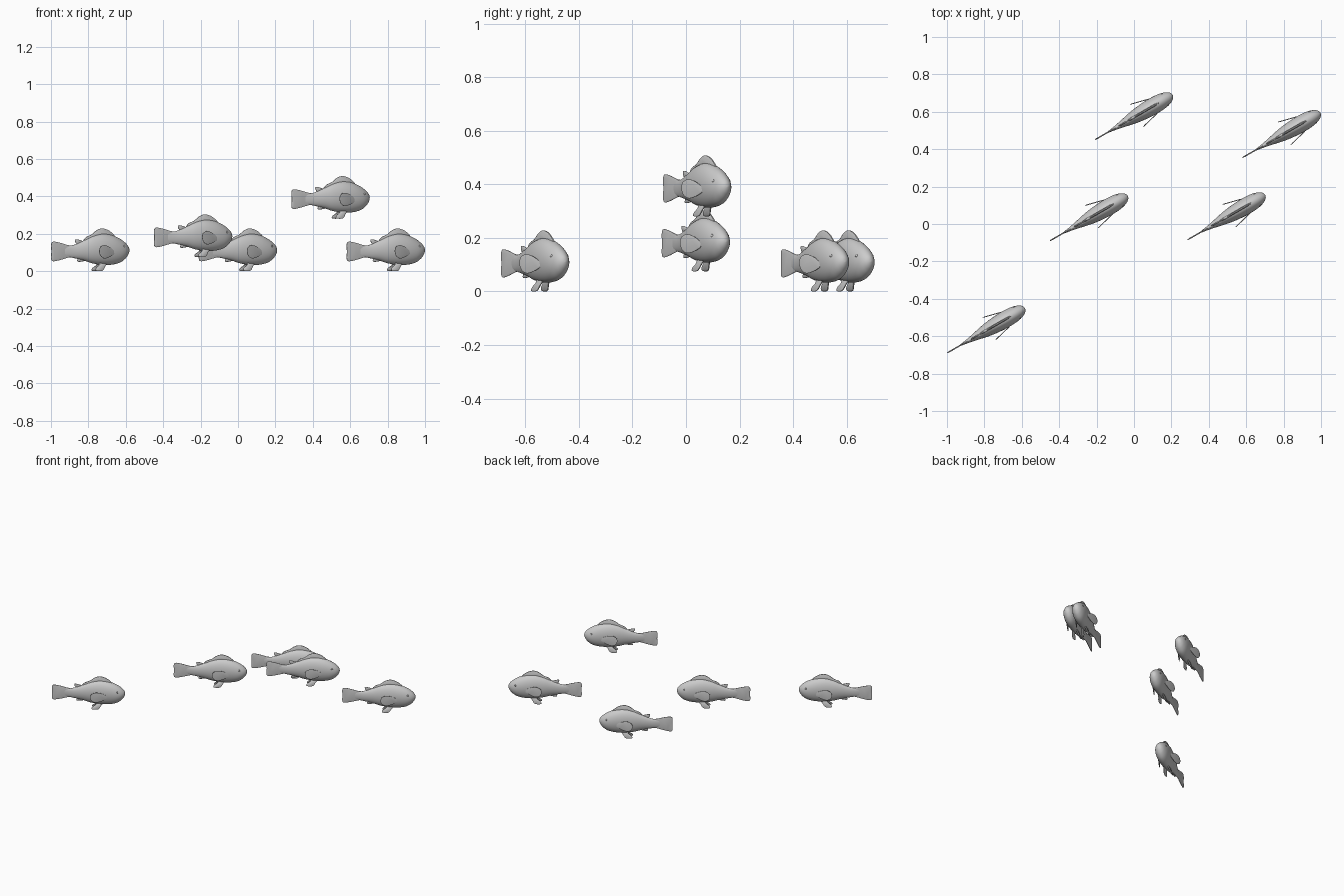
import bpy, bmesh, math
from mathutils import Matrix, Vector

if "Cube" in bpy.data.objects:
    bpy.data.objects.remove(bpy.data.objects["Cube"])

# Local frame of one fish: x = tail to nose, y = sideways, z = up


def spline(pts, steps, closed=False):
    """Catmull-Rom curve through points of any dimension."""
    pts = [Vector(p) for p in pts]
    n = len(pts)
    get = (lambda i: pts[i % n]) if closed else (lambda i: pts[max(0, min(n - 1, i))])
    out = []
    for i in range(n if closed else n - 1):
        a, b, c, d = (get(i + k) for k in (-1, 0, 1, 2))
        for k in range(steps):
            t = k / steps
            out.append(0.5 * (2 * b + (c - a) * t + (2 * a - 5 * b + 4 * c - d) * t * t
                              + (3 * b - a - 3 * c + d) * t ** 3))
    if not closed:
        out.append(pts[-1])
    return out


def finish(bm, name, angle=50):
    bmesh.ops.recalc_face_normals(bm, faces=bm.faces[:])
    me = bpy.data.meshes.new(name)
    bm.to_mesh(me)
    bm.free()
    me.shade_smooth()
    me.set_sharp_from_angle(angle=math.radians(angle))
    return me


def loft(name, rows, seg=32):
    """Elliptical rings; rows are (x, top, bottom, half width)."""
    bm = bmesh.new()
    rings = []
    for x, top, bot, w in spline(rows, 4):
        mid, h = (top + bot) / 2, (top - bot) / 2
        rings.append([bm.verts.new((x, w * math.cos(a), mid + h * math.sin(a)))
                      for a in (2 * math.pi * k / seg for k in range(seg))])
    for r, q in zip(rings, rings[1:]):
        for k in range(seg):
            m = (k + 1) % seg
            bm.faces.new((r[k], r[m], q[m], q[k]))
    bm.faces.new(rings[0])
    bm.faces.new(rings[-1])
    return finish(bm, name)


def fin(name, outline, thick, side=lambda x, z: 0.0, mirror=1):
    """Thin rounded plate; side() gives its sideways position."""
    bm = bmesh.new()
    pts = spline(outline, 5, closed=True)
    cx = sum(p[0] for p in pts) / len(pts)
    cz = sum(p[1] for p in pts) / len(pts)
    sheets = []
    for sgn in (-1, 1):
        edge = [bm.verts.new((x, mirror * (side(x, z) + sgn * thick * 0.2), z)) for x, z in pts]
        inner = []
        for x, z in pts:
            u, v = cx + (x - cx) * 0.8, cz + (z - cz) * 0.8
            inner.append(bm.verts.new((u, mirror * (side(u, v) + sgn * thick * 0.5), v)))
        bm.faces.new(inner)
        sheets.append(edge)
        for k in range(len(pts)):
            m = (k + 1) % len(pts)
            bm.faces.new((edge[k], edge[m], inner[m], inner[k]))
    a, b = sheets
    for k in range(len(a)):
        m = (k + 1) % len(a)
        bm.faces.new((a[k], a[m], b[m], b[k]))
    return finish(bm, name)


def eye(name, s):
    bm = bmesh.new()
    bmesh.ops.create_uvsphere(bm, u_segments=12, v_segments=8, radius=0.006,
                              matrix=Matrix.Translation((0.432, s * 0.033, 0.133)))
    return finish(bm, name)


parts = {}

# Body
parts["body"] = loft("body", [
    (0.085, 0.130, 0.080, 0.004), (0.14, 0.140, 0.070, 0.013), (0.20, 0.163, 0.058, 0.026),
    (0.25, 0.185, 0.043, 0.036), (0.31, 0.199, 0.034, 0.043), (0.37, 0.194, 0.034, 0.045),
    (0.42, 0.175, 0.044, 0.041), (0.452, 0.155, 0.063, 0.032), (0.470, 0.138, 0.083, 0.021),
    (0.478, 0.126, 0.098, 0.011), (0.481, 0.113, 0.110, 0.002)])

# Tail and centre-line fins
parts["tail_fin"] = fin("tail_fin", [
    (0.15, 0.130), (0.10, 0.140), (0.05, 0.153), (0.012, 0.157), (0.001, 0.140), (0.003, 0.105),
    (0.001, 0.068), (0.012, 0.053), (0.05, 0.058), (0.10, 0.071), (0.15, 0.085)], 0.007)
parts["dorsal_fin"] = fin("dorsal_fin", [
    (0.20, 0.155), (0.215, 0.180), (0.25, 0.195), (0.28, 0.217), (0.312, 0.228), (0.345, 0.222),
    (0.375, 0.205), (0.392, 0.182), (0.33, 0.170), (0.26, 0.160)], 0.012)
parts["rear_dorsal_fin"] = fin("rear_dorsal_fin", [
    (0.205, 0.155), (0.178, 0.166), (0.152, 0.170), (0.150, 0.157), (0.165, 0.140), (0.19, 0.140)], 0.007)
parts["anal_fin"] = fin("anal_fin", [
    (0.225, 0.060), (0.195, 0.052), (0.168, 0.050), (0.163, 0.058), (0.175, 0.072), (0.21, 0.075)], 0.007)

# Paired fins and eyes
for label, s in (("left", 1), ("right", -1)):
    parts[label + "_pectoral_fin"] = fin(label + "_pectoral_fin", [
        (0.365, 0.092), (0.362, 0.110), (0.335, 0.128), (0.295, 0.139), (0.265, 0.128),
        (0.258, 0.103), (0.270, 0.079), (0.295, 0.068), (0.325, 0.073), (0.348, 0.082)],
        0.005, lambda x, z: 0.043 + (0.365 - x) * 0.25, s)
    parts[label + "_pelvic_fin"] = fin(label + "_pelvic_fin", [
        (0.335, 0.045), (0.322, 0.022), (0.308, 0.004), (0.285, 0.0), (0.264, 0.004),
        (0.268, 0.017), (0.288, 0.032), (0.295, 0.050)],
        0.009, lambda x, z: 0.012 + (0.045 - z) * 0.25, s)
    parts[label + "_eye"] = eye(label + "_eye", s)

# School of five, placed by tail tip
school = [(-1.0, -0.69, 0), (-0.21, 0.45, 0), (-0.45, -0.09, 0.075),
          (0.285, -0.085, 0.28), (0.58, 0.355, 0)]
for i, pos in enumerate(school, 1):
    for part, me in parts.items():
        ob = bpy.data.objects.new(f"fish_{i}_{part}", me)
        ob.location = pos
        ob.rotation_euler.z = math.radians(30)
        bpy.context.collection.objects.link(ob)
